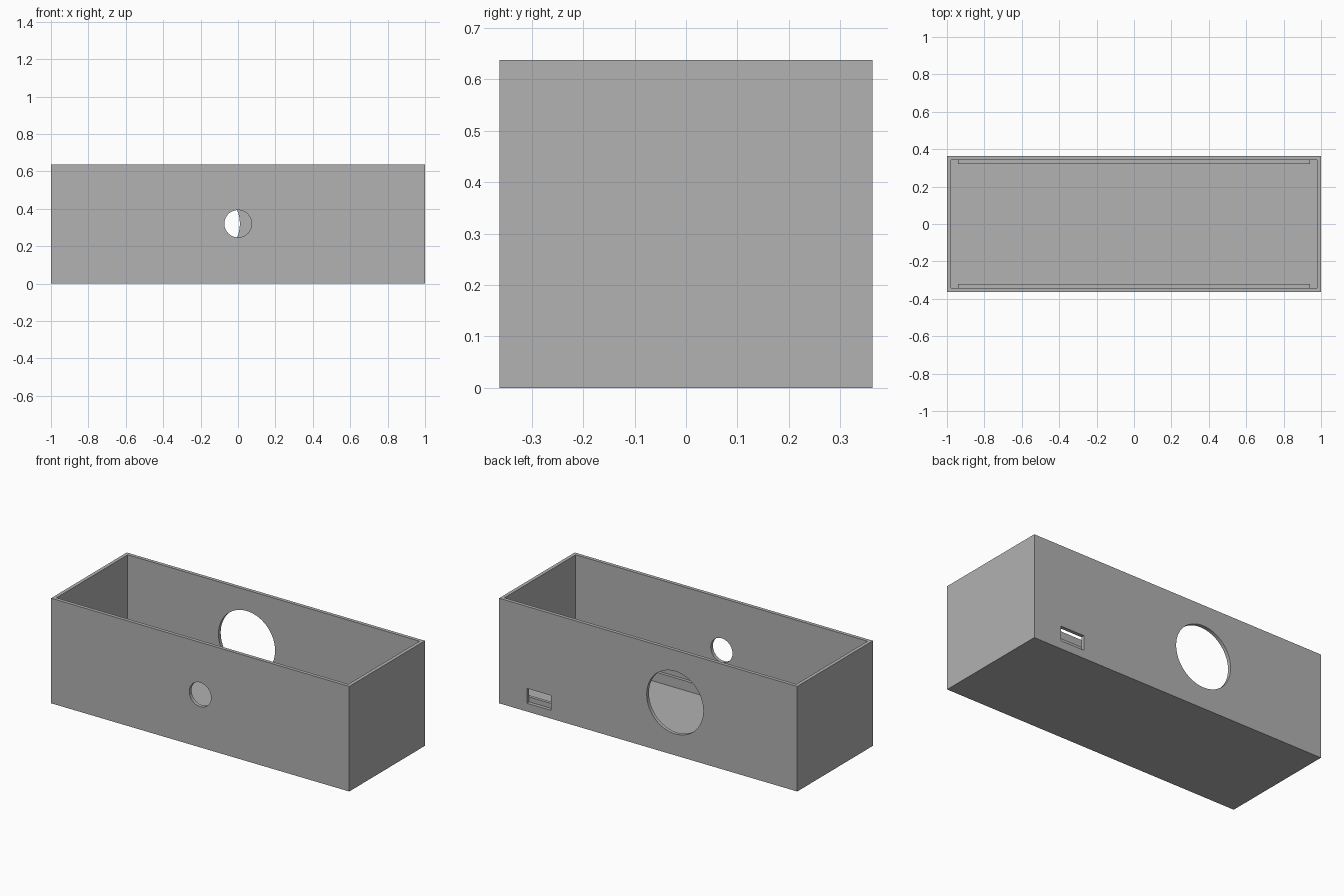
import bpy
import bmesh
from mathutils import Matrix, Vector

# Remove the default cube
default = bpy.data.objects.get("Cube")
if default:
    bpy.data.objects.remove(default, do_unlink=True)

LENGTH, DEPTH, HEIGHT = 2.0, 0.725, 0.637
WALL = 0.0215
INNER_Y = DEPTH / 2 - WALL

# Plain grey plastic
grey = bpy.data.materials.new("plain grey")
grey.use_nodes = True
colour = (0.445, 0.445, 0.445, 1.0)
grey.diffuse_color = colour
grey.node_tree.nodes["Principled BSDF"].inputs["Base Color"].default_value = colour


def make_object(name, bm):
    mesh = bpy.data.meshes.new(name)
    bm.normal_update()
    bm.to_mesh(mesh)
    bm.free()
    mesh.materials.append(grey)
    obj = bpy.data.objects.new(name, mesh)
    bpy.context.collection.objects.link(obj)
    return obj


def box(name, low, high):
    low, high = Vector(low), Vector(high)
    bm = bmesh.new()
    bmesh.ops.create_cube(bm, size=1, matrix=Matrix.Translation((low + high) / 2)
                          @ Matrix.Diagonal((*(high - low), 1)))
    return make_object(name, bm)


def cylinder_y(name, x, y, z, radius):
    bm = bmesh.new()
    bmesh.ops.create_cone(bm, cap_ends=True, segments=64, radius1=radius, radius2=radius,
                          depth=0.1, matrix=Matrix.Translation((x, y, z))
                          @ Matrix.Rotation(1.5707963, 4, "X"))
    return make_object(name, bm)


def cut(target, cutter):
    cutter.hide_render = True
    mod = target.modifiers.new(cutter.name, "BOOLEAN")
    mod.operation = "DIFFERENCE"
    mod.solver = "EXACT"
    mod.object = cutter
    bpy.context.view_layer.objects.active = target
    bpy.ops.object.modifier_apply(modifier=mod.name)
    bpy.data.objects.remove(cutter, do_unlink=True)


# Open-topped case with thin walls and floor
case = box("case", (-LENGTH / 2, -DEPTH / 2, 0), (LENGTH / 2, DEPTH / 2, HEIGHT))
cut(case, box("cavity_cutter", (-LENGTH / 2 + WALL, -INNER_Y, WALL),
              (LENGTH / 2 - WALL, INNER_Y, HEIGHT + 0.1)))

# Small front hole, large back hole and back port slot
cut(case, cylinder_y("front_hole_cutter", 0, -DEPTH / 2, 0.32, 0.073))
cut(case, cylinder_y("back_hole_cutter", -0.18, DEPTH / 2, 0.32, 0.19))
cut(case, box("port_cutter", (0.653, INNER_Y - 0.02, 0.05), (0.813, DEPTH / 2 + 0.05, 0.14)))

# Low support rails along the inside of the long walls
for name, side in (("front_rail", -1), ("back_rail", 1)):
    ys = sorted((side * INNER_Y, side * (INNER_Y - 0.019)))
    box(name, (-0.94, ys[0], WALL), (0.94, ys[1], 0.08))

# Smooth hole rims, keeping the case edges sharp
bpy.ops.object.select_all(action="DESELECT")
case.select_set(True)
bpy.context.view_layer.objects.active = case
bpy.ops.object.shade_smooth_by_angle()
